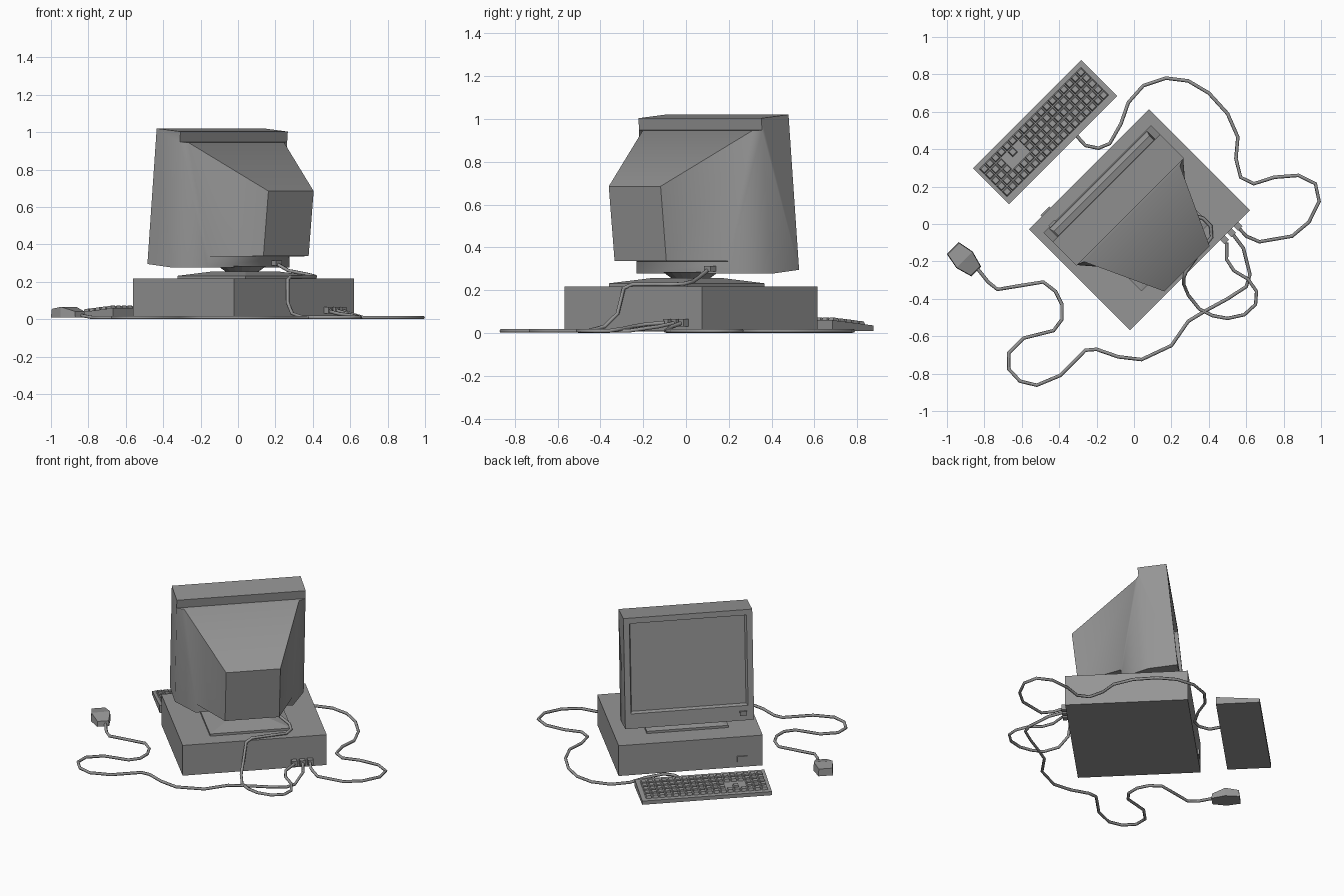
import bpy, bmesh, math

if "Cube" in bpy.data.objects:
    bpy.data.objects.remove(bpy.data.objects["Cube"])

TURN = math.radians(-135)   # the whole set is built facing -y, then turned
CX = -0.031                 # centre line of the computer in its own frame
grey = bpy.data.materials.new("dark_grey_plastic")
grey.diffuse_color = (0.3, 0.3, 0.3, 1)
grey.use_nodes = True
grey.node_tree.nodes["Principled BSDF"].inputs["Base Color"].default_value = grey.diffuse_color


def loft(bm, rings):
    rows = [[bm.verts.new(p) for p in r] for r in rings]
    n = len(rows[0])
    for a, b in zip(rows, rows[1:]):
        for i in range(n):
            bm.faces.new((a[i], a[(i + 1) % n], b[(i + 1) % n], b[i]))
    bm.faces.new(rows[0][::-1])
    bm.faces.new(rows[-1])
    return rows


def rect(x0, x1, y0, y1, z):
    return [(x0, y0, z), (x1, y0, z), (x1, y1, z), (x0, y1, z)]


def finish(name, bm):
    bmesh.ops.recalc_face_normals(bm, faces=bm.faces[:])
    me = bpy.data.meshes.new(name)
    bm.to_mesh(me)
    bm.free()
    me.materials.append(grey)
    ob = bpy.data.objects.new(name, me)
    ob.rotation_euler.z = TURN
    bpy.context.collection.objects.link(ob)
    return ob


def solid(name, rings):
    bm = bmesh.new()
    loft(bm, rings)
    return finish(name, bm)


def box(name, x0, x1, y0, y1, z0, z1):
    return solid(name, [rect(x0, x1, y0, y1, z0), rect(x0, x1, y0, y1, z1)])


def cable(name, pts):
    cu = bpy.data.curves.new(name, 'CURVE')
    cu.dimensions = '3D'
    cu.bevel_depth = 0.0095
    cu.bevel_resolution = 1
    cu.use_fill_caps = True
    cu.materials.append(grey)
    sp = cu.splines.new('POLY')
    sp.points.add(len(pts) - 1)
    for p, c in zip(sp.points, pts):
        p.co = (c[0], c[1], c[2] if len(c) > 2 else 0.0095, 1)
    ob = bpy.data.objects.new(name, cu)
    bpy.context.collection.objects.link(ob)


# desktop case with front button
box("case", -0.491, 0.417, -0.378, 0.386, 0.01, 0.217)
box("case_button", 0.255, 0.32, -0.386, -0.37, 0.05, 0.085)

# swivel base: plate and neck
h = 0.257
solid("swivel_plate", [rect(CX - k, CX + k, 0.025 - k, 0.025 + k, z)
                       for k, z in ((h, 0.215), (h, 0.232), (0.12, 0.256))])
solid("swivel_neck", [[(CX + r * math.cos(i * math.pi / 8), r * math.sin(i * math.pi / 8), z)
                       for i in range(16)] for r, z in ((0.075, 0.245), (0.13, 0.285))])

# monitor bezel, leaning back, with a recessed screen
profile = ((-0.31, 0.295), (-0.24, 1.02), (-0.06, 1.003), (-0.0655, 0.947), (-0.13, 0.277))
bm = bmesh.new()
left, right = loft(bm, [[(CX + s * 0.406, y, z) for y, z in profile] for s in (-1, 1)])
bmesh.ops.recalc_face_normals(bm, faces=bm.faces[:])
back = next(f for f in bm.faces if set(f.verts) == {left[3], left[4], right[3], right[4]})
bm.faces.remove(back)
front = min(bm.faces, key=lambda f: f.calc_center_median().y)
bmesh.ops.inset_region(bm, faces=[front], thickness=0.052)
for v in front.verts:
    if v.co.z < 0.6:
        v.co.z += 0.06
        v.co.y += 0.06 * 0.07 / 0.725
bmesh.ops.inset_region(bm, faces=[front], thickness=0.012, depth=-0.025)

# tapering rear housing grown from the bezel's back edge, stepped underneath
half = ((0.362, -0.045, 0.945), (0.308, 0.05, 0.277), (0.304, 0.052, 0.335),
        (0.171, 0.37, 0.685), (0.171, 0.332, 0.337))
sides = []
for s, row in ((-1, left), (1, right)):
    t, p, q, rt, rb = [bm.verts.new((CX + s * x, y, z)) for x, y, z in half]
    c, b = row[3], row[4]
    for f in ((c, b, p), (c, p, q), (c, q, t), (t, q, rb, rt)):
        bm.faces.new(f)
    sides.append((c, t, rt, rb, q, p, b))
for i in range(6):
    bm.faces.new((sides[0][i], sides[0][i + 1], sides[1][i + 1], sides[1][i]))
monitor = finish("monitor", bm)
bpy.context.view_layer.objects.active = monitor
monitor.select_set(True)
bpy.ops.object.shade_smooth_by_angle(angle=math.radians(55))
monitor.select_set(False)
box("monitor_button", 0.285, 0.33, -0.316, -0.29, 0.33, 0.358)

# keyboard wedge
kx0, kx1, ky0, ky1 = -0.42, 0.397, -0.82, -0.547


def deck(y):
    return 0.035 + (y - ky0) * 0.025 / (ky1 - ky0)


solid("keyboard_base", [[(x, ky0, 0.01), (x, ky0, deck(ky0)), (x, ky1, deck(ky1)), (x, ky1, 0.01)]
                        for x in (kx0, kx1)])

# keys, with gaps around the arrow cluster (row 0 is nearest the user)
bm = bmesh.new()
gaps = {(12, 2), (13, 2), (14, 2), (12, 1), (14, 1)}
pitch = 0.043
for c in range(18):
    for r in range(5):
        if (c, r) in gaps:
            continue
        x, y = -0.373 + c * pitch, -0.774 + r * 0.043
        rings = []
        for k, lift in ((0.0195, -0.003), (0.014, 0.016)):
            rings.append([(px, py, deck(py) + lift) for px, py, _ in rect(x - k, x + k, y - k, y + k, 0)])
        loft(bm, rings)
finish("keys", bm)

# mouse: three cross-sections from palm end to cable end
solid("mouse", [[(0.776 - w, y, 0.008), (0.776 + w, y, 0.008),
                 (0.776 + w * 0.95, y + dy, z), (0.776 - w * 0.95, y + dy, z)]
                for y, w, z, dy in ((-0.594, 0.045, 0.055, 0.005), (-0.505, 0.062, 0.066, 0),
                                    (-0.417, 0.037, 0.042, -0.005))])

# plugs on the back of the case and the monitor
for name, x in (("keyboard_plug", -0.385), ("mouse_plug", -0.335), ("video_plug", -0.283)):
    box(name, x - 0.017, x + 0.017, 0.375, 0.418, 0.03, 0.066)
box("monitor_plug", -0.248, -0.203, 0.04, 0.085, 0.288, 0.313)

# cables lying on the desk, rising to their plugs
cable("keyboard_cable", [
    (-0.31, 0.475, 0.02), (-0.26, 0.42), (-0.19, 0.405), (-0.13, 0.43), (-0.07, 0.535),
    (-0.03, 0.65), (0.05, 0.74), (0.17, 0.78), (0.29, 0.765), (0.40, 0.70), (0.50, 0.59),
    (0.555, 0.465), (0.545, 0.35), (0.57, 0.25), (0.64, 0.215), (0.75, 0.25), (0.88, 0.26),
    (0.97, 0.215), (0.99, 0.12), (0.935, 0.01), (0.845, -0.065), (0.67, -0.095),
    (0.6, -0.065, 0.03), (0.555, -0.015, 0.048)])
cable("mouse_cable", [
    (-0.84, -0.235, 0.02), (-0.78, -0.31), (-0.73, -0.35), (-0.61, -0.33), (-0.485, -0.31),
    (-0.42, -0.36), (-0.385, -0.43), (-0.385, -0.51), (-0.43, -0.57), (-0.59, -0.61),
    (-0.67, -0.69), (-0.67, -0.775), (-0.61, -0.84), (-0.52, -0.862), (-0.395, -0.81),
    (-0.32, -0.735), (-0.26, -0.675), (-0.20, -0.67), (-0.085, -0.71), (0.04, -0.725),
    (0.20, -0.65), (0.29, -0.52), (0.38, -0.465), (0.50, -0.40), (0.60, -0.335),
    (0.62, -0.27), (0.585, -0.13, 0.03), (0.525, -0.05, 0.048)])
cable("video_cable", [
    (0.20, 0.11, 0.30), (0.27, 0.06, 0.26), (0.37, 0.03, 0.24), (0.41, -0.01, 0.23),
    (0.415, -0.07, 0.227), (0.36, -0.14, 0.227), (0.28, -0.25, 0.227), (0.265, -0.29, 0.21),
    (0.265, -0.32, 0.09), (0.29, -0.38, 0.03), (0.35, -0.455), (0.42, -0.49), (0.50, -0.505),
    (0.59, -0.485), (0.65, -0.43), (0.655, -0.36), (0.61, -0.295, 0.02), (0.535, -0.25, 0.03),
    (0.495, -0.19, 0.04), (0.495, -0.10, 0.048)])
